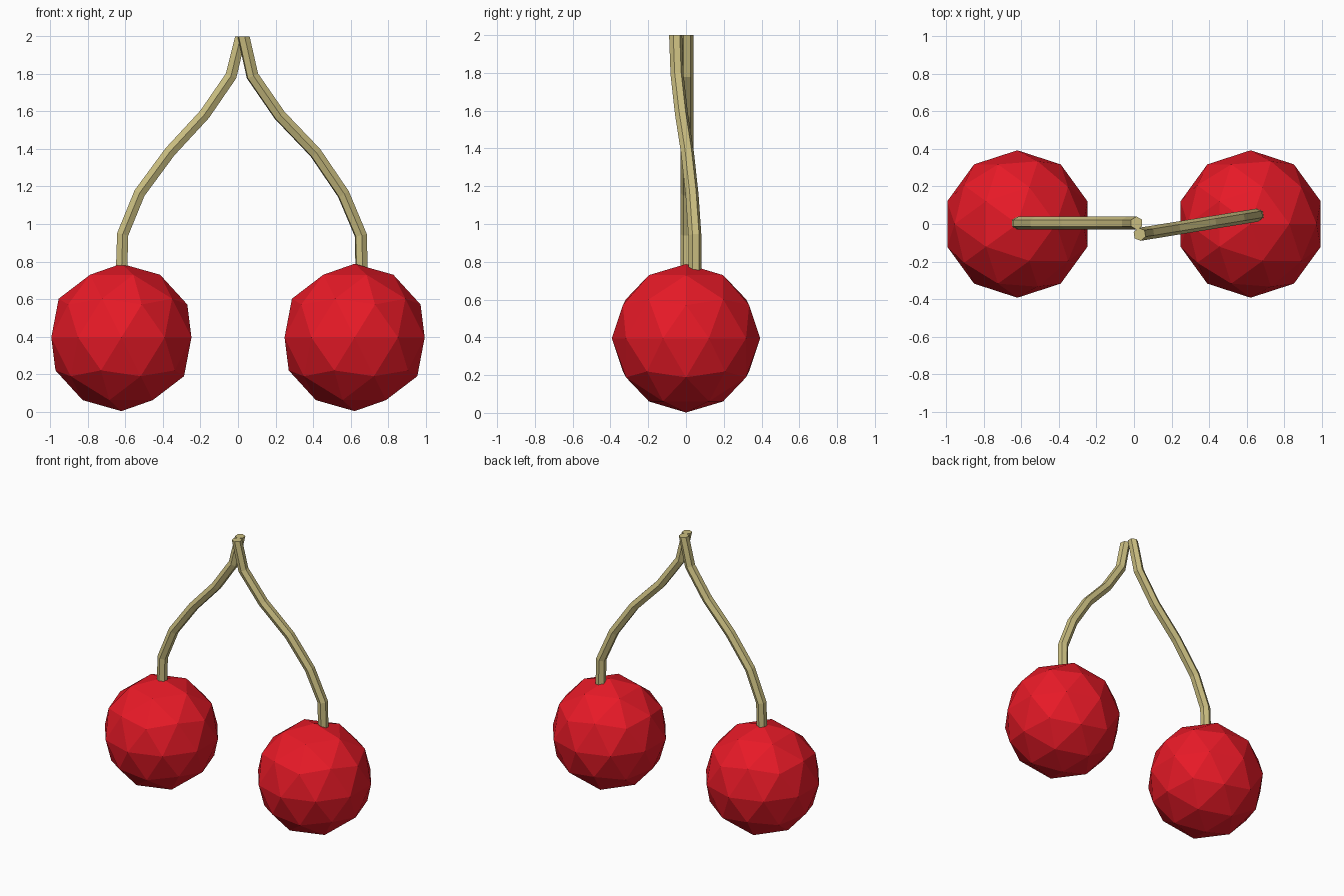
import bpy

if "Cube" in bpy.data.objects:
    bpy.data.objects.remove(bpy.data.objects["Cube"])


def material(name, color):
    mat = bpy.data.materials.new(name)
    mat.diffuse_color = color
    mat.use_nodes = True
    mat.node_tree.nodes["Principled BSDF"].inputs["Base Color"].default_value = mat.diffuse_color
    return mat


red = material("cherry_red", (0.80, 0.01, 0.02, 1))
straw = material("stem_straw", (0.60, 0.52, 0.22, 1))


def fruit(name, x):
    bpy.ops.mesh.primitive_ico_sphere_add(subdivisions=2, radius=0.393, location=(x, 0, 0.395))
    ob = bpy.context.object
    ob.name = name
    ob.data.materials.append(red)


def stem(name, points):
    # six-sided tube swept along a short path
    curve = bpy.data.curves.new(name, 'CURVE')
    curve.dimensions = '3D'
    curve.bevel_depth = 0.035
    curve.bevel_resolution = 1
    curve.use_fill_caps = True
    spline = curve.splines.new('POLY')
    spline.use_smooth = False
    spline.points.add(len(points) - 1)
    for p, co in zip(spline.points, points):
        p.co = (*co, 1)
    ob = bpy.data.objects.new(name, curve)
    bpy.context.collection.objects.link(ob)
    bpy.ops.object.select_all(action='DESELECT')
    ob.select_set(True)
    bpy.context.view_layer.objects.active = ob
    bpy.ops.object.convert(target='MESH')
    ob = bpy.context.object
    ob.name = name
    # cut the top end level
    for v in ob.data.vertices:
        if v.co.z > 1.93:
            v.co.z = 2.0
    for f in ob.data.polygons:
        f.use_smooth = False
    ob.data.materials.clear()
    ob.data.materials.append(straw)


# two fruits
fruit("left_fruit", -0.622)
fruit("right_fruit", 0.622)

# stems: (x, z) profiles; the right one is turned slightly in plan
left = [(-0.622, 0.72), (-0.615, 0.945), (-0.525, 1.165), (-0.363, 1.385),
        (-0.178, 1.585), (-0.037, 1.79), (0.014, 2.0)]
right = [(0.66, 0.72), (0.655, 0.94), (0.562, 1.16), (0.413, 1.38),
         (0.222, 1.58), (0.077, 1.79), (0.03, 2.0)]
stem("left_stem", [(x, 0.005, z) for x, z in left])
stem("right_stem", [(x, -0.055 + 0.163 * (x - 0.03), z) for x, z in right])
